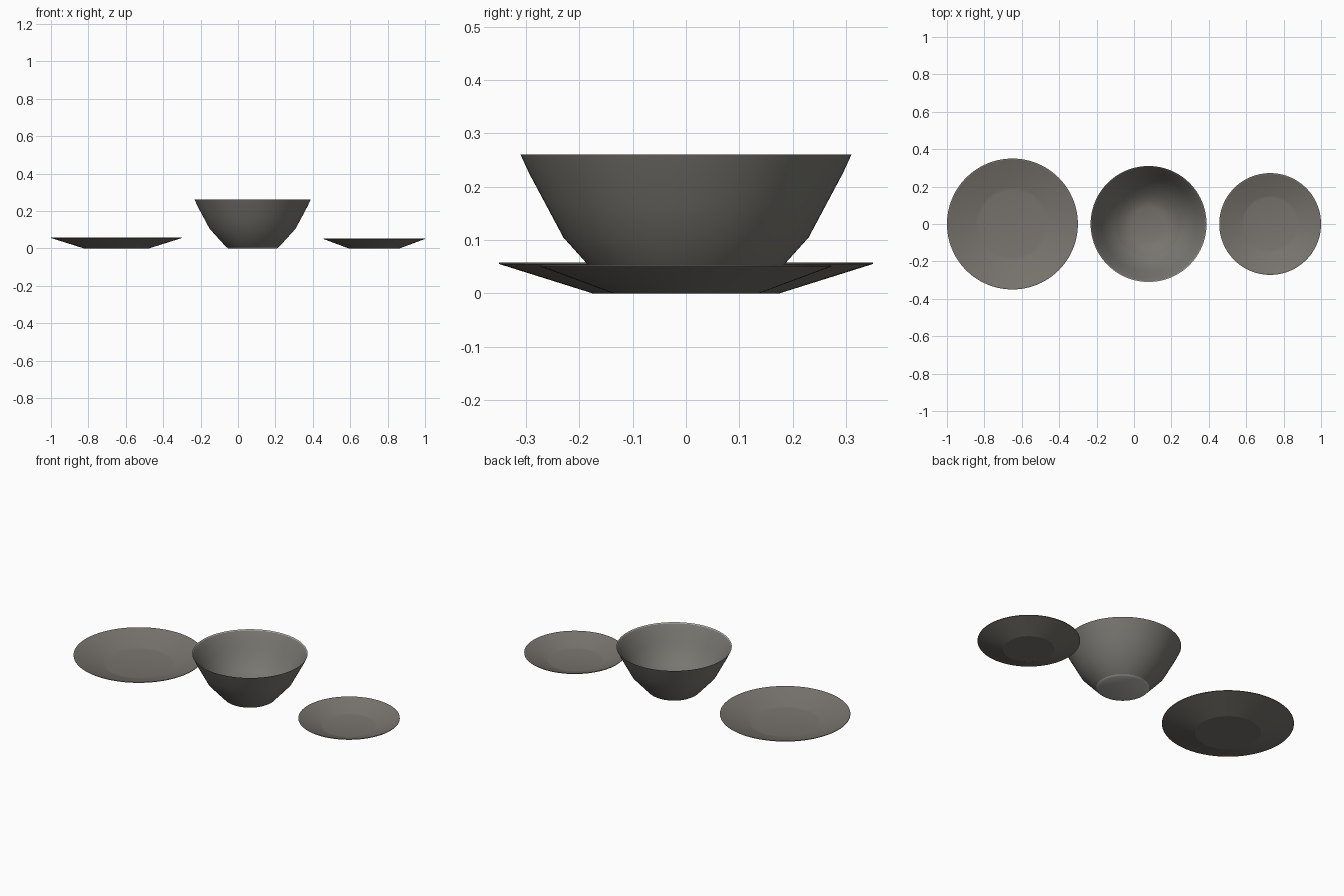
import bpy, bmesh, math

if "Cube" in bpy.data.objects:
    bpy.data.objects.remove(bpy.data.objects["Cube"])

SEG = 96


def colour(name, rgb):
    m = bpy.data.materials.new(name)
    m.diffuse_color = (*rgb, 1.0)
    m.use_nodes = True
    m.node_tree.nodes["Principled BSDF"].inputs["Base Color"].default_value = m.diffuse_color
    return m


glaze = colour("stone grey glaze", (0.19, 0.185, 0.166))
warm = colour("warm grey glaze", (0.187, 0.173, 0.154))
bare = colour("pale bare clay", (0.46, 0.455, 0.43))


def lathe(name, profile, x, angle, mats, bands=()):
    """Revolve (radius, height) points around z; bands maps a profile
    segment number to a material slot."""
    bm = bmesh.new()
    rings = []
    for r, z in profile:
        if r == 0:
            rings.append([bm.verts.new((0, 0, z))] * SEG)
        else:
            rings.append([bm.verts.new((r * math.cos(2 * math.pi * i / SEG),
                                        r * math.sin(2 * math.pi * i / SEG), z))
                          for i in range(SEG)])
    slots = dict(bands)
    for n, (a, b) in enumerate(zip(rings, rings[1:])):
        for i in range(SEG):
            j = (i + 1) % SEG
            # dict keeps the order and drops repeated centre vertices
            f = bm.faces.new(list(dict.fromkeys((a[i], a[j], b[j], b[i]))))
            f.material_index = slots.get(n, 0)
    me = bpy.data.meshes.new(name)
    bm.to_mesh(me)
    bm.free()
    for m in mats:
        me.materials.append(m)
    ob = bpy.data.objects.new(name, me)
    ob.location.x = x
    bpy.context.collection.objects.link(ob)
    bpy.ops.object.select_all(action='DESELECT')
    ob.select_set(True)
    bpy.context.view_layer.objects.active = ob
    bpy.ops.object.shade_smooth_by_angle(angle=math.radians(angle))
    return ob


# Thin plates: underside from centre to rim, then the dished top back to centre
for name, r, h, base, x in (("dinner_plate", 0.35, 0.058, 0.175, -0.65),
                            ("side_plate", 0.272, 0.053, 0.137, 0.728)):
    lathe(name, [(0, 0), (base, 0), (r, h - 0.003), (r, h), (r - 0.006, h),
                 (base * 1.12, 0.009), (base * 1.02, 0.006), (0, 0.006)],
          x, 16, [warm])

# Deep bowl: outer wall from the foot to the rim, then the inner wall down;
# the foot's underside and the thin inner lip are bare clay
lathe("bowl", [(0, 0), (0.13, 0), (0.14, 0.006), (0.185, 0.055), (0.23, 0.105),
               (0.262, 0.165), (0.294, 0.225), (0.31, 0.26),
               (0.306, 0.255), (0.288, 0.225), (0.255, 0.165), (0.222, 0.108),
               (0.175, 0.06), (0.13, 0.025), (0.09, 0.013), (0, 0.01)],
      0.078, 35, [glaze, bare, warm],
      {0: 1, 1: 1, 7: 1, 12: 2, 13: 2, 14: 2})
